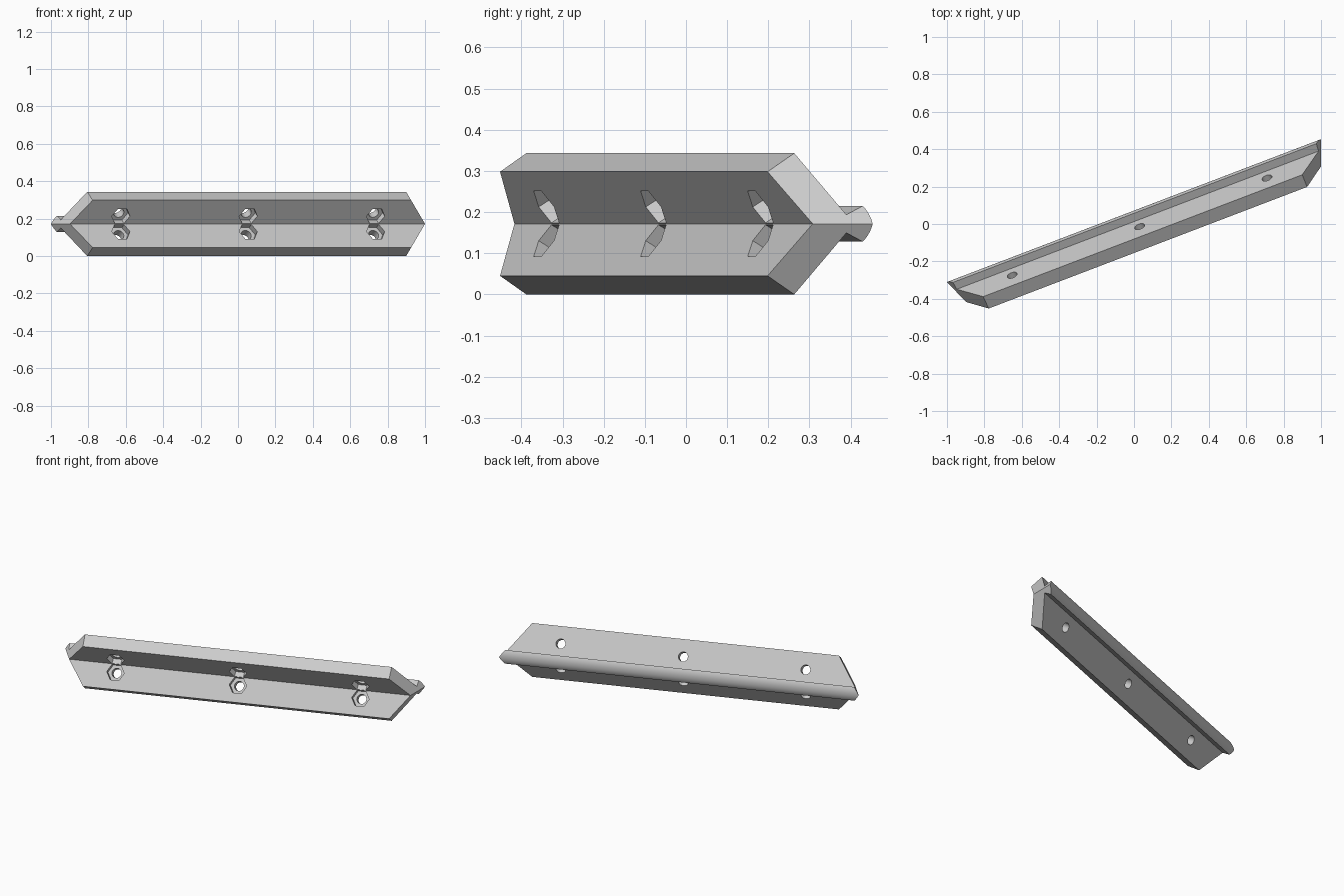
import bpy, bmesh, math
from mathutils import Matrix, Vector

cube = bpy.data.objects.get("Cube")
if cube:
    bpy.data.objects.remove(cube)

ANGLE = math.radians(20.9)          # yaw of the bracket's long axis
C, S = math.cos(ANGLE), math.sin(ANGLE)
MID = 0.1715                        # height of the symmetry plane
LONG = Vector((C, S, 0))
BACK = Vector((-S, C, 0))

grey = bpy.data.materials.new("plain_grey")
grey.use_nodes = True
grey.diffuse_color = (0.6, 0.6, 0.6, 1)
grey.node_tree.nodes["Principled BSDF"].inputs["Base Color"].default_value = (0.6, 0.6, 0.6, 1)


def place(u, v, h):
    return LONG * u + BACK * v + Vector((0, 0, MID + h))


def left_end(v, h):
    # oblique mitre, symmetric above and below
    return (0.73 * abs(h) - 1.36 + v * (1.05 * S - C)) / (1.05 * C + S)


def right_end(v, h):
    return (1 - 0.588 * abs(h) + v * S) / C


def make_object(name, bm):
    bmesh.ops.recalc_face_normals(bm, faces=bm.faces)
    mesh = bpy.data.meshes.new(name)
    bm.to_mesh(mesh)
    bm.free()
    mesh.materials.append(grey)
    obj = bpy.data.objects.new(name, mesh)
    bpy.context.collection.objects.link(obj)
    return obj


# Upper half of the section, inner corner to back ridge tip
STEPS = 6
upper = [(-0.069, 0), (-0.145, 0.1265), (-0.075, 0.1715), (0.012, 0.022)]
radius, centre = 0.078, -0.011
sweep = math.asin(0.0435 / radius)
for i in range(STEPS + 1):
    a = sweep * (1 - i / STEPS)
    upper.append((centre + radius * math.cos(a), radius * math.sin(a)))
lower = [(v, -h) for v, h in upper[-2:0:-1]]
section = upper + lower

# Angled bracket body with mitred ends
bm = bmesh.new()
left = [bm.verts.new(place(left_end(v, h), v, h)) for v, h in section]
right = [bm.verts.new(place(right_end(v, h), v, h)) for v, h in section]
count, tip = len(section), len(upper) - 1
for i in range(count):
    j = (i + 1) % count
    bm.faces.new((left[i], left[j], right[j], right[i]))
for ring in (left, right):
    bm.faces.new(ring[:tip + 1])
    bm.faces.new(ring[tip:] + ring[:1])
bracket = make_object("angled_bracket", bm)


# Cutters for the hexagonal nut pockets and the round bolt holes
def cutter(name, sides, r, start, end):
    bm = bmesh.new()
    for side in (1, -1):
        normal = BACK * 0.857 + Vector((0, 0, 0.515 * side))
        across = LONG.cross(normal)
        frame = Matrix((across, LONG, normal)).transposed().to_4x4()
        for k in (-1, 0, 1):
            seat = place(0.023 + 0.729 * k, -0.0937, 0.041 * side)
            frame.translation = seat + normal * (start + end) / 2
            bmesh.ops.create_cone(bm, cap_ends=True, segments=sides, radius1=r,
                                  radius2=r, depth=end - start, matrix=frame)
    obj = make_object(name, bm)
    obj.hide_render = True
    return obj


bpy.ops.object.select_all(action="DESELECT")
bpy.context.view_layer.objects.active = bracket
bracket.select_set(True)
for tool in (cutter("nut_pocket_cutter", 6, 0.052, -0.005, 0.035),
             cutter("bolt_hole_cutter", 32, 0.028, -0.005, 0.12)):
    mod = bracket.modifiers.new(tool.name, "BOOLEAN")
    mod.operation = "DIFFERENCE"
    mod.solver = "EXACT"
    mod.object = tool
    bpy.ops.object.modifier_apply(modifier=mod.name)
    bpy.data.objects.remove(tool)

bpy.ops.object.shade_smooth_by_angle(angle=math.radians(25))
